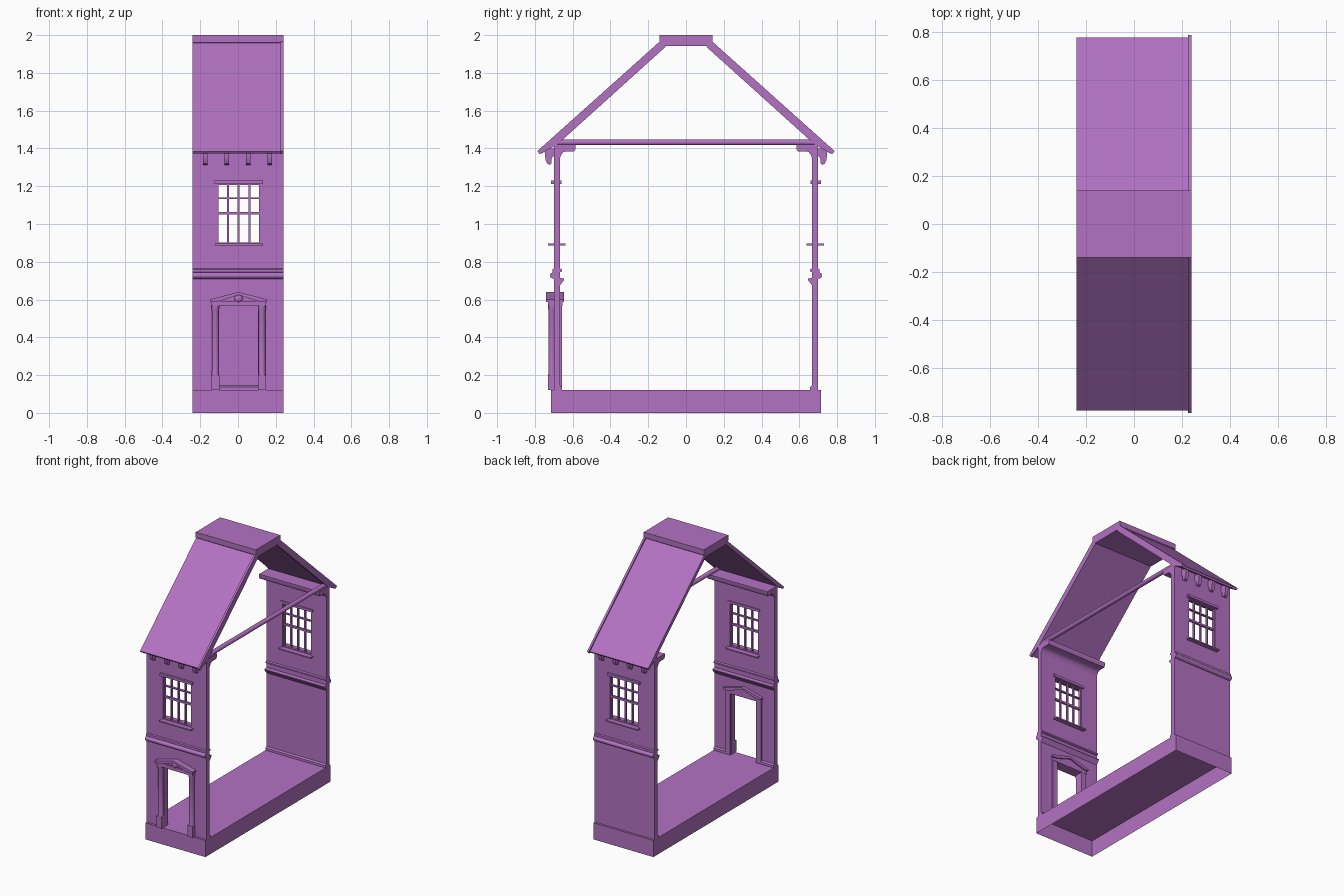
import bpy, bmesh, math
from mathutils import Matrix

if "Cube" in bpy.data.objects:
    bpy.data.objects.remove(bpy.data.objects["Cube"])

purple = bpy.data.materials.new("purple")
purple.use_nodes = True
COL = (0.45, 0.17, 0.54, 1)
purple.diffuse_color = COL
purple.node_tree.nodes["Principled BSDF"].inputs["Base Color"].default_value = COL

HALF = 0.24           # half width of the building slice
IN, OUT = 0.667, 0.70  # wall faces


def finish(name, bm, smooth=False):
    bmesh.ops.recalc_face_normals(bm, faces=bm.faces)
    me = bpy.data.meshes.new(name)
    bm.to_mesh(me)
    bm.free()
    me.materials.append(purple)
    ob = bpy.data.objects.new(name, me)
    bpy.context.collection.objects.link(ob)
    if smooth:
        bpy.ops.object.select_all(action="DESELECT")
        ob.select_set(True)
        bpy.context.view_layer.objects.active = ob
        bpy.ops.object.shade_smooth_by_angle(angle=math.radians(35))
    return ob


def prism(name, pts, a, b, axis="x", smooth=False):
    """Extrude a (y,z) profile along x, or an (x,z) profile along y."""
    bm = bmesh.new()
    place = (lambda p, t: (t, *p)) if axis == "x" else (lambda p, t: (p[0], t, p[1]))
    ends = [[bm.verts.new(place(p, t)) for p in pts] for t in (a, b)]
    for ring in ends:
        bm.faces.new(ring)
    n = len(pts)
    for i in range(n):
        j = (i + 1) % n
        bm.faces.new((ends[0][i], ends[0][j], ends[1][j], ends[1][i]))
    return finish(name, bm, smooth)


def box(name, x0, x1, y0, y1, z0, z1):
    return prism(name, [(x0, z0), (x1, z0), (x1, z1), (x0, z1)], y0, y1, "y")


def lathe(name, profile, x, y, steps=20):
    """Turn an (r,z) profile about a vertical axis."""
    bm = bmesh.new()
    vs = [bm.verts.new((r, 0, z)) for r, z in profile]
    es = [bm.edges.new(e) for e in zip(vs, vs[1:])]
    bmesh.ops.spin(bm, geom=vs + es, axis=(0, 0, 1), cent=(0, 0, 0),
                   angle=math.tau, steps=steps, use_duplicate=False)
    bmesh.ops.remove_doubles(bm, verts=bm.verts, dist=1e-5)
    bmesh.ops.translate(bm, verts=bm.verts, vec=(x, y, 0))
    return finish(name, bm, True)


def cut(ob, cutter):
    mod = ob.modifiers.new("opening", "BOOLEAN")
    mod.operation, mod.solver, mod.object = "DIFFERENCE", "EXACT", cutter
    bpy.context.view_layer.update()
    me = bpy.data.meshes.new_from_object(
        ob.evaluated_get(bpy.context.evaluated_depsgraph_get()))
    ob.modifiers.clear()
    ob.data = me
    bpy.data.objects.remove(cutter)


def bulge(y0, y1, z0, z1, n=8):
    """Half-round moulding profile from y0 out to y1."""
    zc, h = (z0 + z1) / 2, (z1 - z0) / 2
    return [(y0 + (y1 - y0) * math.cos(t), zc + h * math.sin(t))
            for t in (math.pi * (i / n - 0.5) for i in range(n + 1))]


# Open-bottomed plinth
base = box("plinth", -HALF, HALF, -0.715, 0.715, 0, 0.12)
bm = bmesh.new()
bm.from_mesh(base.data)
bmesh.ops.delete(bm, geom=[f for f in bm.faces if f.calc_center_median().z < 0.01],
                 context="FACES")
bm.to_mesh(base.data)
bm.free()

WX0, WX1, WZ0, WZ1 = -0.11, 0.117, 0.895, 1.212   # window opening
DX0, DX1, DZ = -0.10, 0.105, 0.565                # door opening

for side, s in (("front", -1), ("back", 1)):
    def run(part, pts, x0=-HALF, x1=HALF, smooth=False):
        return prism(f"{side}_{part}", [(s * y, z) for y, z in pts], x0, x1, "x", smooth)

    def bar(part, x0, x1, y0, y1, z0, z1):
        return box(f"{side}_{part}", x0, x1, s * y0, s * y1, z0, z1)

    # Wall with openings
    wall = bar("wall", -HALF, HALF, IN, OUT, 0.12, 1.42)
    cut(wall, bar("cutter", WX0, WX1, 0.6, 0.8, WZ0, WZ1))
    if side == "front":
        cut(wall, bar("cutter", DX0, DX1, 0.6, 0.8, 0.1, DZ))

    # Sash window
    for i, x in enumerate((-0.052, 0.003, 0.06)):
        bar(f"window_upright_{i}", x - 0.005, x + 0.005, 0.676, 0.69, WZ0, WZ1)
    for i, (z, h) in enumerate(((1.137, 0.004), (1.057, 0.007))):
        bar(f"window_crossbar_{i}", WX0, WX1, 0.676, 0.692, z - h, z + h)
    for i, x in enumerate((WX0, WX1 - 0.006)):
        bar(f"window_jamb_{i}", x, x + 0.006, 0.674, 0.694, WZ0, WZ1)
    for i, z in enumerate((WZ0, WZ1 - 0.006)):
        bar(f"window_rail_{i}", WX0, WX1, 0.674, 0.694, z, z + 0.006)
    bar("window_lintel", -0.125, 0.132, 0.66, 0.715, 1.212, 1.23)
    bar("window_sill", -0.122, 0.132, 0.637, 0.73, 0.887, 0.896)

    # Mouldings between the floors
    run("string_course", bulge(OUT, 0.72, 0.71, 0.745), smooth=True)
    run("string_fillet", [(OUT, 0.74), (0.707, 0.745), (0.707, 0.76), (OUT, 0.765)])
    run("picture_rail", [(IN, 0.745), (0.657, 0.75), (0.657, 0.76), (IN, 0.765)])
    run("inner_cornice", [(IN, 0.675), (0.645, 0.705), (0.645, 0.71), (IN, 0.715)])

    # Skirting, interrupted by the door
    spans = [(-HALF, -0.14), (0.145, HALF)] if side == "front" else [(-HALF, HALF)]
    for i, (x0, x1) in enumerate(spans):
        run(f"skirting_{i}", [(IN, 0.12), (0.656, 0.12), (0.656, 0.137), (IN, 0.145)], x0, x1)

    # Coved cornice under the roof
    cove = [(0.585, 1.42), (0.585, 1.395), (0.592, 1.385), (0.635, 1.385),
            (0.65, 1.38), (0.66, 1.367), (IN, 1.35), (IN, 1.42)]
    run("eaves_cornice", cove, smooth=True)

    # Corbels below the eaves
    corbel = [(0.695, 1.40), (0.74, 1.40), (0.748, 1.38), (0.744, 1.34), (0.735, 1.32),
              (0.722, 1.313), (0.712, 1.32), (0.712, 1.345), (0.695, 1.37)]
    for i in range(4):
        x = -0.173 + i * 0.1135
        run(f"corbel_{i}", corbel, x - 0.012, x + 0.012, True)

    # Roof slope and its raised verge strip
    slope = [(0.776, 1.384), (0.766, 1.372), (0.69, 1.42), (0.66, 1.45),
             (0.11, 1.945), (0.135, 1.957)]
    run("roof_slope", slope, -HALF, 0.225)
    run("roof_verge", [(0.787, 1.386), (0.774, 1.37), (0.69, 1.415), (0.66, 1.44),
                       (0.108, 1.938), (0.138, 1.967)], 0.225, HALF)

# Ridge cap and tie beam
prism("ridge_cap", [(-0.14, 2), (-0.14, 1.962), (-0.115, 1.942),
                    (0.115, 1.942), (0.14, 1.962), (0.14, 2)], -HALF, HALF)
beam = [(0.222 + 0.017 * math.cos(t), 1.432 + 0.015 * math.sin(t))
        for t in (math.tau * i / 12 for i in range(12))]
prism("tie_beam", beam, -0.70, 0.70, "y", True)

# Door columns, inner casing and head
shaft = [(0, 0.12), (0.021, 0.12), (0.021, 0.2), (0.019, 0.21), (0.018, 0.54),
         (0.021, 0.55), (0.021, 0.575), (0, 0.575)]
for side, x in (("right", -0.12), ("left", 0.127)):
    lathe(f"{side}_door_column", shaft, x, -0.709)
    box(f"{side}_column_base", x - 0.021, x + 0.021, -0.73, -0.69, 0.12, 0.2)
    box(f"{side}_door_casing", x - 0.02, x + 0.02, -IN, -0.657, 0.12, 0.575)
box("door_head", -0.142, 0.148, -0.73, -0.655, DZ, 0.592)

# Pediment with a round boss
prism("pediment_panel", [(-0.135, 0.59), (0.141, 0.59), (0.003, 0.632)], -0.722, -0.655, "y")
prism("pediment_hood", [(-0.148, 0.588), (-0.11, 0.588), (0.003, 0.624), (0.116, 0.588),
                        (0.154, 0.588), (0.154, 0.601), (0.003, 0.64), (-0.148, 0.601)],
      -0.742, -0.645, "y")
bm = bmesh.new()
bmesh.ops.create_uvsphere(bm, u_segments=20, v_segments=10, radius=0.022,
                          matrix=Matrix.Translation((0.003, -0.722, 0.605))
                          @ Matrix.Diagonal((1, 0.7, 1, 1)))
finish("pediment_boss", bm, True)
